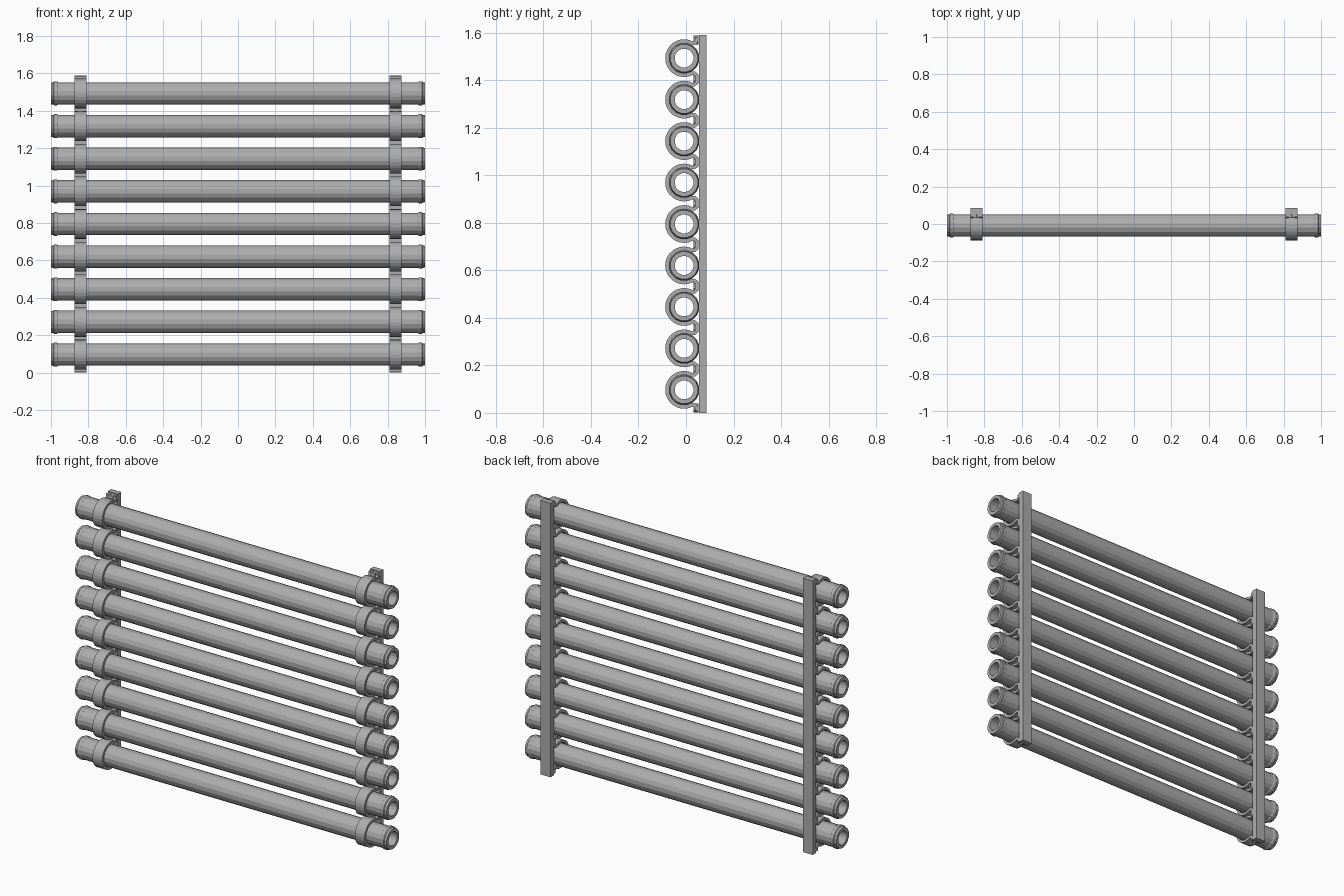
import bpy, bmesh, math

if "Cube" in bpy.data.objects:
    bpy.data.objects.remove(bpy.data.objects["Cube"])

STEP, FIRST_Z, COUNT = 0.1745, 0.097, 9
TUBE_Y, STRAP_X = -0.008, 0.842

grey = bpy.data.materials.new("steel grey")
grey.use_nodes = True
colour = (0.42, 0.42, 0.42, 1)
grey.diffuse_color = colour
grey.node_tree.nodes["Principled BSDF"].inputs["Base Color"].default_value = colour


def finish(name, bm, loc):
    bmesh.ops.recalc_face_normals(bm, faces=bm.faces)
    mesh = bpy.data.meshes.new(name)
    bm.to_mesh(mesh)
    bm.free()
    mesh.materials.append(grey)
    obj = bpy.data.objects.new(name, mesh)
    obj.location = loc
    bpy.context.collection.objects.link(obj)
    return obj


def lathe_x(name, profile, sides, loc):
    """Closed (x, radius) profile turned about the x axis."""
    bm = bmesh.new()
    rings = []
    for i in range(sides):
        a = math.tau * (i + 0.5) / sides
        rings.append([bm.verts.new((x, r * math.cos(a), r * math.sin(a))) for x, r in profile])
    n = len(profile)
    for i in range(sides):
        p, q = rings[i], rings[(i + 1) % sides]
        for j in range(n):
            k = (j + 1) % n
            bm.faces.new((p[j], p[k], q[k], q[j]))
    return finish(name, bm, loc)


def ribbon(name, path, thick, width, loc):
    """Flat band following a (y, z) path, extruded along x."""
    left, right = [], []
    for i, (y, z) in enumerate(path):
        y0, z0 = path[max(i - 1, 0)]
        y1, z1 = path[min(i + 1, len(path) - 1)]
        d = math.hypot(y1 - y0, z1 - z0)
        ny, nz = -(z1 - z0) / d * thick / 2, (y1 - y0) / d * thick / 2
        left.append((y + ny, z + nz))
        right.append((y - ny, z - nz))
    bm = bmesh.new()
    rows = []
    for a, b in zip(left, right):
        rows.append([bm.verts.new((x, *p)) for p in (a, b) for x in (-width / 2, width / 2)])
    order = (0, 1, 3, 2)
    for p, q in zip(rows, rows[1:]):
        for j in range(4):
            s, t = order[j], order[(j + 1) % 4]
            bm.faces.new((p[s], p[t], q[t], q[s]))
    for row in (rows[0], rows[-1]):
        bm.faces.new([row[j] for j in order])
    return finish(name, bm, loc)


def box(name, size, loc):
    bm = bmesh.new()
    bmesh.ops.create_cube(bm, size=1)
    bmesh.ops.scale(bm, vec=size, verts=bm.verts)
    return finish(name, bm, loc)


def bolt(name, radius, depth, loc):
    bm = bmesh.new()
    bmesh.ops.create_cone(bm, cap_ends=True, segments=6, radius1=radius, radius2=radius, depth=depth)
    obj = finish(name, bm, loc)
    obj.rotation_euler.x = math.pi / 2


# Hollow tube outline with a low bead near each end
half = [(1.0, 0.040), (1.0, 0.059), (0.988, 0.061), (0.984, 0.065),
        (0.968, 0.065), (0.962, 0.061)]
tube_profile = half + [(-x, r) for x, r in reversed(half)]

# Strap outline: an arc round the tube, flaring out into two feet
foot = [(0.054, 0.090), (0.054, 0.076), (0.050, 0.069), (0.043, 0.063)]
arc = []
for i in range(19):
    a = math.radians(62 + 236 * i / 18)
    arc.append((0.072 * math.cos(a), 0.072 * math.sin(a)))
strap_path = foot + arc + [(y, -z) for y, z in reversed(foot)]

for n in range(COUNT):
    z = FIRST_Z + n * STEP
    lathe_x(f"tube_{n + 1}", tube_profile, 16, (0, TUBE_Y, z))
    for side, sx in (("left", 1), ("right", -1)):
        ribbon(f"{side}_strap_{n + 1}", strap_path, 0.015, 0.062, (sx * STRAP_X, TUBE_Y, z))

# Backing bars and the bolts that hold the strap feet
height = 2 * FIRST_Z + (COUNT - 1) * STEP
for side, sx in (("left", 1), ("right", -1)):
    box(f"{side}_back_bar", (0.064, 0.032, height), (sx * STRAP_X, 0.070, height / 2))
    for n in range(COUNT + 1):
        z = min(max(FIRST_Z + (n - 0.5) * STEP, 0.021), height - 0.021)
        bolt(f"{side}_bolt_{n + 1}", 0.019, 0.022, (sx * STRAP_X, 0.042, z))
